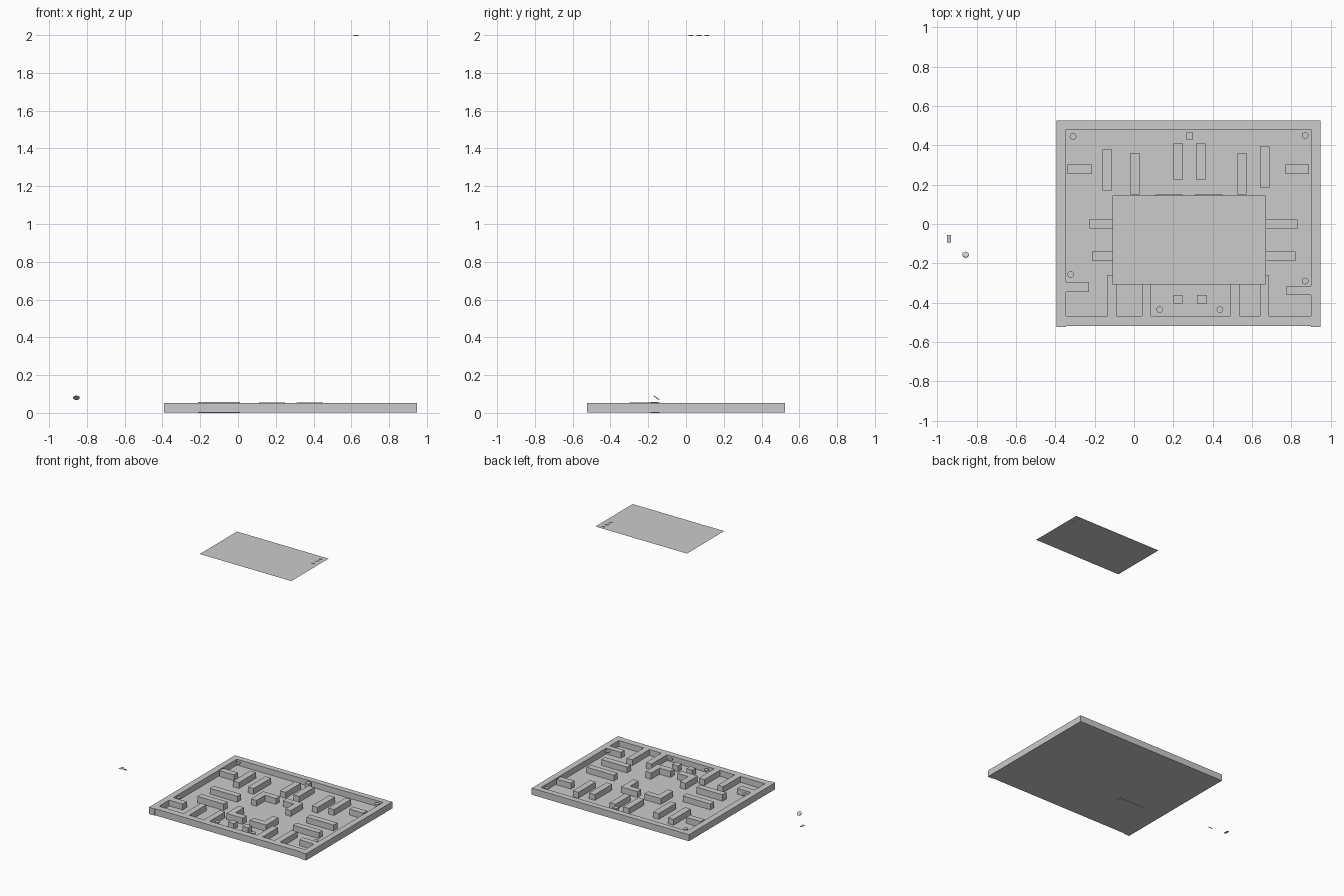
import bpy, bmesh, math
from mathutils import Matrix, Vector

if "Cube" in bpy.data.objects:
    bpy.data.objects.remove(bpy.data.objects["Cube"])

FLOOR, TOP = 0.008, 0.053


def finish(name, bm):
    mesh = bpy.data.meshes.new(name)
    bm.to_mesh(mesh)
    bm.free()
    ob = bpy.data.objects.new(name, mesh)
    bpy.context.collection.objects.link(ob)
    return ob


def box(name, x0, x1, y0, y1, z0=FLOOR, z1=TOP):
    bm = bmesh.new()
    size = Matrix.Diagonal((x1 - x0, y1 - y0, z1 - z0, 1))
    mid = Matrix.Translation(((x0 + x1) / 2, (y0 + y1) / 2, (z0 + z1) / 2))
    bmesh.ops.create_cube(bm, size=1, matrix=mid @ size)
    return finish(name, bm)


def prism(name, outline, z0=FLOOR, z1=TOP):
    bm = bmesh.new()
    face = bm.faces.new([bm.verts.new((x, y, z0)) for x, y in outline])
    res = bmesh.ops.extrude_face_region(bm, geom=[face])
    top = [v for v in res["geom"] if isinstance(v, bmesh.types.BMVert)]
    bmesh.ops.translate(bm, verts=top, vec=(0, 0, z1 - z0))
    bmesh.ops.recalc_face_normals(bm, faces=bm.faces)
    return finish(name, bm)


def disc(name, x, y, z, r=0.017, h=0.006, tilt=0):
    bm = bmesh.new()
    m = Matrix.Translation((x, y, z)) @ Matrix.Rotation(tilt, 4, 'X')
    bmesh.ops.create_cone(bm, cap_ends=True, segments=16, radius1=r, radius2=r,
                          depth=h, matrix=m)
    return finish(name, bm)


def sheet(name, x0, x1, y0, y1, z):
    bm = bmesh.new()
    bm.faces.new([bm.verts.new(p) for p in
                  ((x0, y0, z), (x1, y0, z), (x1, y1, z), (x0, y1, z))])
    return finish(name, bm)


# Tray floor and raised rim
box("tray_floor", -0.39, 0.945, -0.518, 0.525, 0.002, FLOOR)
box("rim_left", -0.393, -0.345, -0.524, 0.525, 0.002)
box("rim_right", 0.9, 0.947, -0.524, 0.525, 0.002)
box("rim_back", -0.345, 0.9, 0.48, 0.525, 0.002)
box("rim_front", -0.345, 0.9, -0.518, -0.468, 0.002)

# Walls growing from the front rim
for x0, y1 in ((-0.135, -0.26), (0.04, -0.28), (0.49, -0.28), (0.64, -0.26)):
    box("front_wall", x0, x0 + 0.047, -0.468, y1)

# Short stubs on the side rims
box("left_stub", -0.345, -0.23, -0.345, -0.295)
box("right_stub", 0.775, 0.9, -0.36, -0.315)

# Free-standing walls running front to back
for x0, y0, y1 in ((-0.16, 0.17, 0.38), (-0.02, 0.15, 0.36), (0.2, 0.225, 0.41),
                   (0.315, 0.225, 0.41), (0.525, 0.15, 0.36), (0.64, 0.185, 0.395)):
    box("back_wall", x0, x0 + 0.048, y0, y1)

# Free-standing walls running side to side
for x0, x1, y0, z0, z1 in ((-0.338, -0.213, 0.255, FLOOR, TOP), (0.77, 0.89, 0.255, FLOOR, TOP),
                           (-0.225, 0.01, -0.022, FLOOR, TOP), (0.6, 0.832, -0.025, FLOOR, TOP),
                           (-0.213, 0.01, -0.188, 0, 0.057), (0.6, 0.82, -0.188, FLOOR, TOP)):
    box("cross_wall", x0, x1, y0, y0 + 0.047, z0, z1)

# Corner walls around the middle pen, mirrored both ways
corner = ((0.17, -0.075), (0.17, -0.225), (0.03, -0.225), (0.03, -0.178),
          (0.123, -0.178), (0.123, -0.075))
for sx in (-1, 1):
    for sy in (-1, 1):
        prism("pen_corner", [(0.28 + sx * x, -0.075 + sy * (-y - 0.0))
                             if abs(y) > 0.1 else (0.28 + sx * x, -0.075 + sy * 0.075)
                             for x, y in corner], FLOOR, 0.056 if sy < 0 else TOP)

# Small square pegs
box("front_peg_left", 0.2, 0.247, -0.405, -0.36)
box("front_peg_right", 0.32, 0.37, -0.405, -0.36)
box("back_peg", 0.268, 0.3, 0.43, 0.465)

# Discs inside the maze
for x, y in ((-0.31, 0.445), (0.87, 0.45), (-0.322, -0.257), (0.87, -0.29),
             (0.13, -0.435), (0.437, -0.435)):
    disc("maze_disc", x, y, 0.045)

# Floating sheet with three discs
sheet("upper_sheet", -0.11, 0.67, -0.308, 0.145, 1.997)
for y in (0.025, 0.068, 0.11):
    disc("upper_disc", 0.625, y, 1.998, 0.013, 0.004)

# Loose pieces beside the tray
disc("loose_disc", -0.856, -0.156, 0.08, 0.017, 0.005, math.radians(-35))
sheet("loose_tag", -0.95, -0.93, -0.095, -0.055, 0.037)
